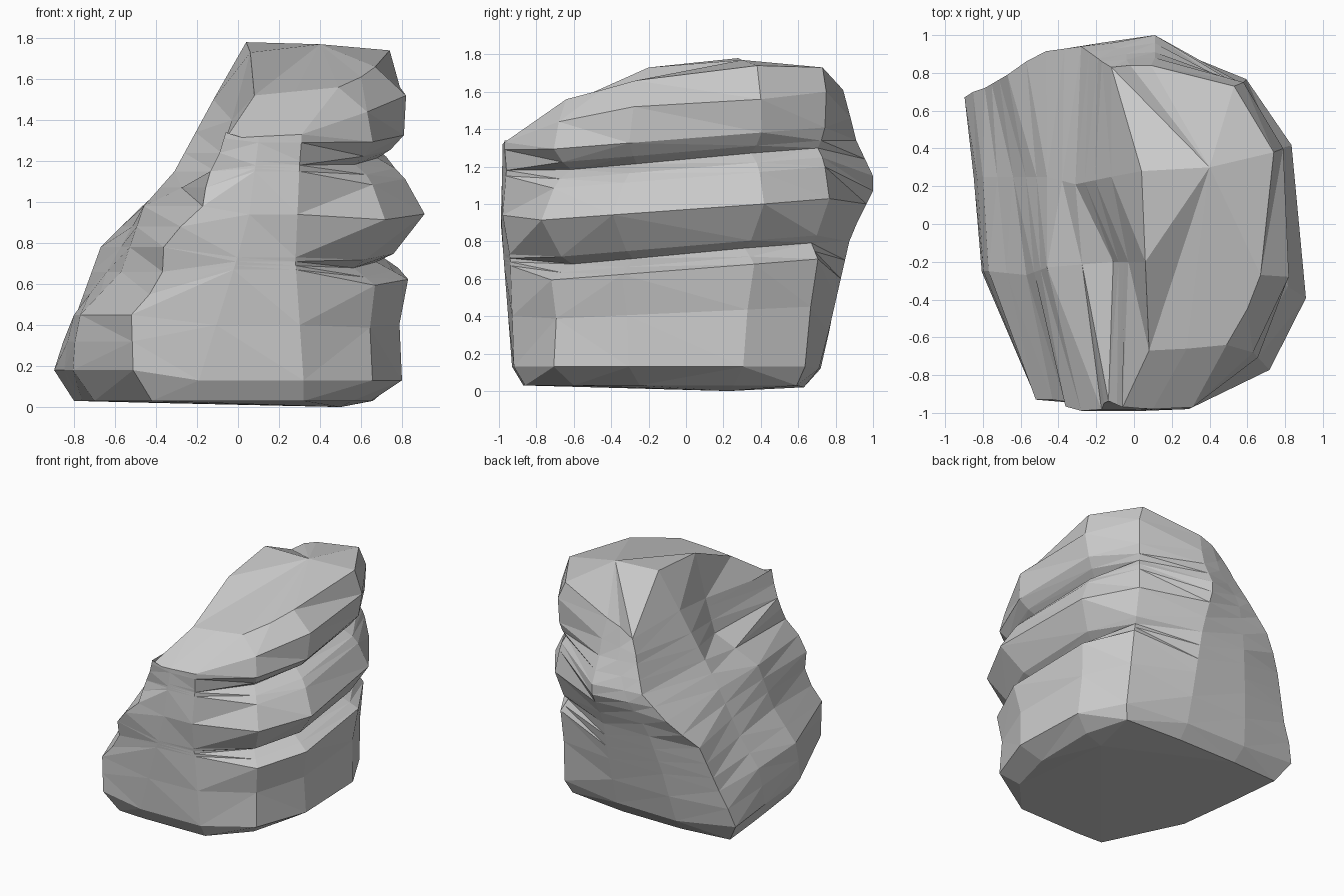
import bpy, bmesh
from mathutils import Vector


def sample(profile, z):
    """Read x, y of a vertical edge line given as (z, x, y) points."""
    if z <= profile[0][0]:
        return Vector(profile[0][1:])
    for a, b in zip(profile, profile[1:]):
        if z <= b[0]:
            t = (z - a[0]) / (b[0] - a[0])
            return Vector(a[1:]).lerp(Vector(b[1:]), t)
    return Vector(profile[-1][1:])


# Vertical edge lines around the rock
front_left = [(.03, -.42, -.86), (.13, -.51, -.93), (.45, -.52, -.93), (.62, -.37, -.93),
              (.84, -.36, -.98), (.93, -.18, -1.0), (1.12, -.15, -.93), (1.3, -.06, -.97)]
front = [(.03, -.2, -.87), (.13, -.19, -.93), (.9, .05, -.99), (1.3, .1, -.98)]
right_front = [(.03, .32, -.86), (.13, .32, -.92), (.71, .28, -.94), (.94, .29, -.98),
               (1.18, .30, -.96), (1.3, .31, -.97)]
right_corner = [(.1, .65, -.70), (1.3, .65, -.70)]
right_mid = [(.1, .79, -.30), (1.0, .81, -.35), (1.3, .80, -.30)]
right_back = [(.1, .77, .30), (.7, .76, .36), (1.3, .75, .40)]
back_corner = [(.1, .60, .63), (1.0, .57, .74)]
back = [(.03, .1, .63), (.13, .1, .72), (.83, .1, .88), (1.07, .11, 1.0),
        (1.15, .11, 1.0), (1.34, .11, .91)]
back_mid = [(.03, -.4, .63), (.13, -.42, .73), (.5, -.36, .80), (.85, -.28, .88),
            (1.1, -.16, .97), (1.34, -.04, .90)]
back_left = [(.03, -.8, .6), (.2, -.91, .68), (.45, -.79, .72), (.78, -.67, .79),
             (.95, -.5, .91), (1.15, -.28, .94), (1.45, -.14, .84)]
left_back = [(.03, -.76, .2), (.2, -.86, .25), (.45, -.80, .25), (.66, -.64, .25),
             (.98, -.46, .25), (1.15, -.31, .21), (1.5, -.12, .25)]
left_front = [(.03, -.70, -.28), (.2, -.82, -.25), (.45, -.77, -.25), (.66, -.57, -.27),
              (.98, -.46, -.23), (1.15, -.11, -.2), (1.4, -.03, -.2)]

# Layer heights: grooved right side, groove ends at the front, calm left side
grooved = [.03, .13, .42, .65, .69, .735, .775, .97, 1.14, 1.19, 1.24, 1.28, 1.35]
groove_ends = [.03, .13, .40, .67, .69, .71, .73, .94, 1.15, 1.165, 1.18, 1.20, 1.29]
calm = [.03, .18, .32, .45, .55, .66, .78, .88, .98, 1.07, 1.15, 1.24, 1.34]
calm_back = [.02, .12, .32, .50, .60, .70, .80, .90, 1.0, 1.07, 1.15, 1.24, 1.34]
push = [-.15, .01, -.01, .03, -.05, -.14, -.05, .11, .01, -.04, -.13, -.06, .01]

# Each edge line with its layer heights and how strongly the grooves bite
columns = [(front_left, calm, 0), (front, groove_ends, 0), (right_front, groove_ends, 0),
           (right_corner, grooved, .9), (right_mid, grooved, 1), (right_back, grooved, .8),
           (back_corner, grooved, .35), (back, calm_back, 0), (back_mid, calm_back, 0),
           (back_left, calm, 0), (left_back, calm, 0), (left_front, calm, 0)]

rings = []
for k, out in enumerate(push):
    ring = []
    for profile, heights, bite in columns:
        z = heights[k]
        p = sample(profile, z)
        if bite:  # the strata rise towards the back
            z += .08 * p.y * min(1, max(0, (z - .13) / .5))
        p += p.normalized() * out * bite
        ring.append((p.x, p.y, z))
    rings.append(ring)

# Upper ledge and sloping top rim
rings.append([(-.06, -.97, 1.31), (.1, -.98, 1.32), (.31, -.97, 1.33), (.63, -.68, 1.44),
              (.82, -.28, 1.52), (.79, .4, 1.56), (.58, .75, 1.6), (.11, .88, 1.46),
              (-.04, .87, 1.43), (-.17, .86, 1.40), (-.12, .25, 1.5), (-.03, -.2, 1.4)])
rings.append([(.08, -.67, 1.52), (.28, -.66, 1.54), (.49, -.64, 1.56), (.6, -.45, 1.61),
              (.67, -.27, 1.66), (.74, .38, 1.74), (.53, .73, 1.73), (.09, .84, 1.61),
              (-.02, .84, 1.57), (-.12, .83, 1.50), (.04, .28, 1.78), (.06, -.2, 1.73)])

# Skin the layers and close both ends with fans
bm = bmesh.new()
rows = [[bm.verts.new(p) for p in ring] for ring in rings]
n = len(columns)
for low, high in zip(rows, rows[1:]):
    for i in range(n):
        j = (i + 1) % n
        bm.faces.new((low[i], low[j], high[j], high[i]))
for row, centre in ((rows[0], (.5, .23, 0)), (rows[-1], (.4, .3, 1.77))):
    c = bm.verts.new(centre)
    for i in range(n):
        bm.faces.new((row[i], row[(i + 1) % n], c))
bmesh.ops.recalc_face_normals(bm, faces=bm.faces)
bmesh.ops.triangulate(bm, faces=bm.faces, quad_method='SHORT_EDGE')

mesh = bpy.data.meshes.new("rock")
bm.to_mesh(mesh)
bm.free()
bpy.context.collection.objects.link(bpy.data.objects.new("rock", mesh))
